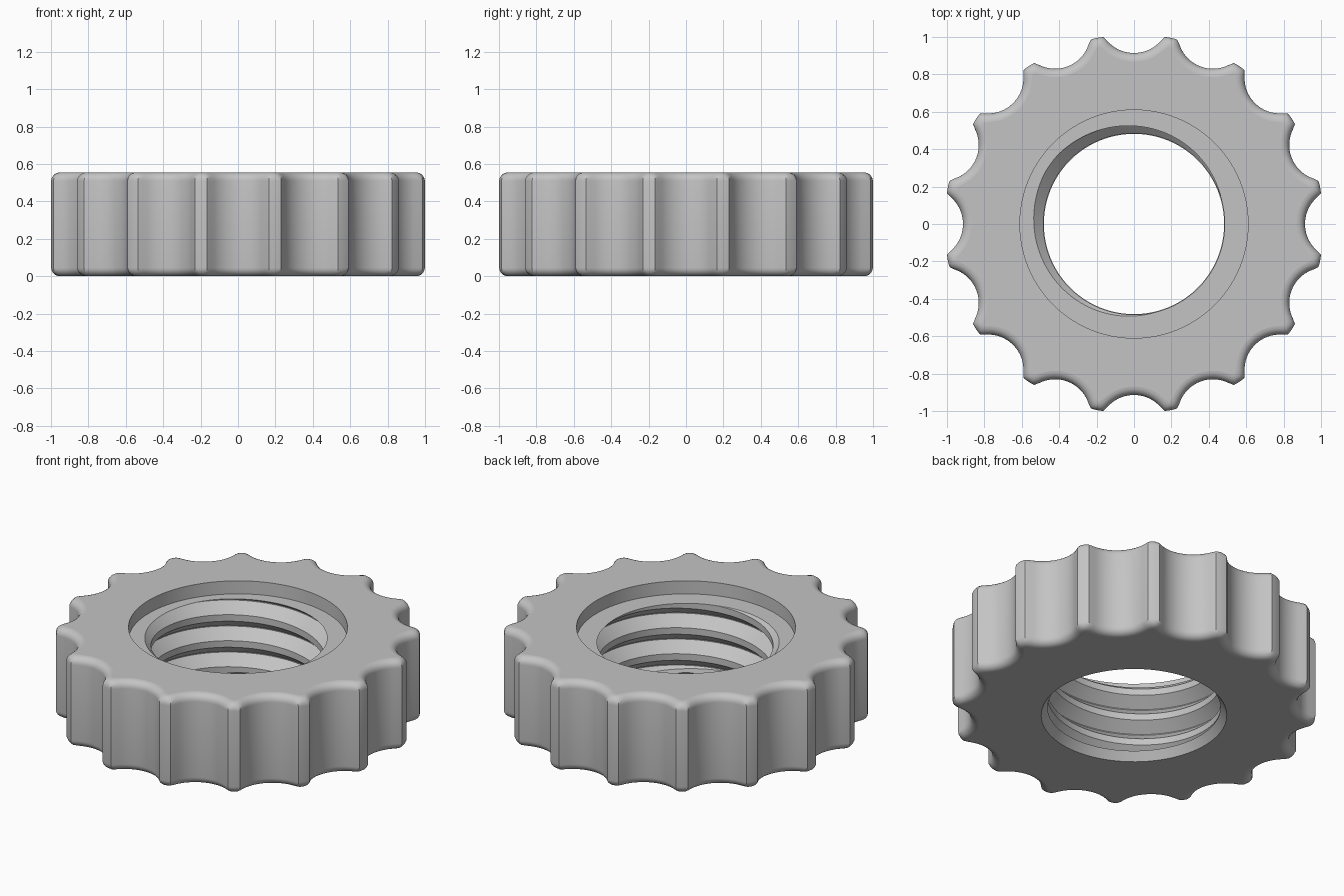
import bpy, bmesh
from math import sin, cos, pi, sqrt, radians, hypot

cube = bpy.data.objects.get("Cube")
if cube:
    bpy.data.objects.remove(cube, do_unlink=True)

HEIGHT, FILLET = 0.555, 0.045
LOBES, TIP, VALLEY, SCALLOP = 16, 1.015, 0.915, 0.19
BORE_R, BORE_Z = 0.61, 0.475
MINOR, MAJOR, PITCH, LEAD_Z = 0.485, 0.55, 0.16, 0.05
STEPS = 96

bm = bmesh.new()


def knurl_radius(a, d):
    """Grip outline radius at angle a, shrunk inward by d."""
    half = pi / LOBES
    t = (a + half) % (2 * half) - half
    centre = VALLEY + SCALLOP
    root = (SCALLOP + d) ** 2 - (centre * sin(t)) ** 2
    tip = TIP - d
    if root <= 0:
        return tip
    dip = centre * cos(t) - sqrt(root)
    blend = 0.025
    h = max(blend - abs(tip - dip), 0) / blend
    return min(tip, dip) - h * h * blend / 4


def ring(radius, z, count):
    verts = []
    for i in range(count):
        a = 2 * pi * i / count
        r = radius(a) if callable(radius) else radius
        verts.append(bm.verts.new((r * cos(a), r * sin(a), z)))
    return verts


def wall(lower, upper):
    n = len(lower)
    for i in range(n):
        j = (i + 1) % n
        bm.faces.new((lower[i], lower[j], upper[j], upper[i]))


def loop_edges(verts):
    return [bm.edges.get((v, verts[i - 1])) for i, v in enumerate(verts)]


def flat_fill(edges):
    bmesh.ops.triangle_fill(bm, edges=edges, use_beauty=True)


# Internal thread: a trapezoid profile swept along a helix, trimmed flat
profile = [(0, MINOR), (0.04, MINOR), (0.1, MAJOR), (0.105, MAJOR), (PITCH, MINOR)]
rows = []
for i in range(-STEPS, STEPS * 5):
    a = 2 * pi * i / STEPS
    z = BORE_Z - 4 * PITCH + PITCH * (a - radians(15)) / (2 * pi)
    rows.append([bm.verts.new((r * cos(a), r * sin(a), z + h)) for h, r in profile])
for p, q in zip(rows, rows[1:]):
    for k in range(len(profile) - 1):
        bm.faces.new((p[k], q[k], q[k + 1], p[k + 1]))
bmesh.ops.remove_doubles(bm, verts=bm.verts[:], dist=0.0005)
for z, up in ((BORE_Z, 1), (LEAD_Z, -1)):
    bmesh.ops.bisect_plane(bm, geom=bm.verts[:] + bm.edges[:] + bm.faces[:], dist=1e-6,
                           plane_co=(0, 0, z), plane_no=(0, 0, up), clear_outer=True)


def thread_rim(z):
    return [e for e in bm.edges if e.is_boundary
            and all(abs(v.co.z - z) < 1e-4 for v in e.verts)]


top_rim, low_rim = thread_rim(BORE_Z), thread_rim(LEAD_Z)

# Counterbore wall and its floor
bore_low, bore_top = (ring(BORE_R, z, STEPS) for z in (BORE_Z, HEIGHT))
wall(bore_low, bore_top)
flat_fill(top_rim + loop_edges(bore_low))

# Tapered lead-in at the bottom
lead_low, lead_top = ring(0.517, 0, STEPS), ring(MINOR - 0.003, LEAD_Z, STEPS)
wall(lead_low, lead_top)
flat_fill(low_rim + loop_edges(lead_top))

# Scalloped grip with rounded top and bottom edges
levels = []
for s in range(7):
    a = s / 6 * pi / 2
    levels.append((FILLET * (1 - sin(a)), FILLET * (1 - cos(a))))
levels += [(d, HEIGHT - z) for d, z in reversed(levels)]
widest = max(knurl_radius(a, 0) * cos(a) for a in (i * pi / 2000 for i in range(300)))
grip = [ring(lambda a, d=d: knurl_radius(a, d) / widest, z, LOBES * 24) for d, z in levels]
for low, high in zip(grip, grip[1:]):
    wall(low, high)

# Flat top and bottom faces
flat_fill(loop_edges(grip[-1]) + loop_edges(bore_top))
flat_fill(loop_edges(grip[0]) + loop_edges(lead_low))
bmesh.ops.recalc_face_normals(bm, faces=bm.faces[:])

mesh = bpy.data.meshes.new("knurled_nut")
bm.to_mesh(mesh)
bm.free()
nut = bpy.data.objects.new("knurled_nut", mesh)
bpy.context.collection.objects.link(nut)

# Plain grey finish
grey = bpy.data.materials.new("plain_grey")
grey.use_nodes = True
colour = (0.55, 0.55, 0.55, 1)
grey.diffuse_color = colour
grey.node_tree.nodes["Principled BSDF"].inputs["Base Color"].default_value = colour
mesh.materials.append(grey)

# Smooth curved walls, flat level faces
bpy.ops.object.select_all(action='DESELECT')
nut.select_set(True)
bpy.context.view_layer.objects.active = nut
bpy.ops.object.shade_smooth_by_angle(angle=radians(30))
for face in mesh.polygons:
    if abs(face.normal.z) > 0.999:
        face.use_smooth = False
